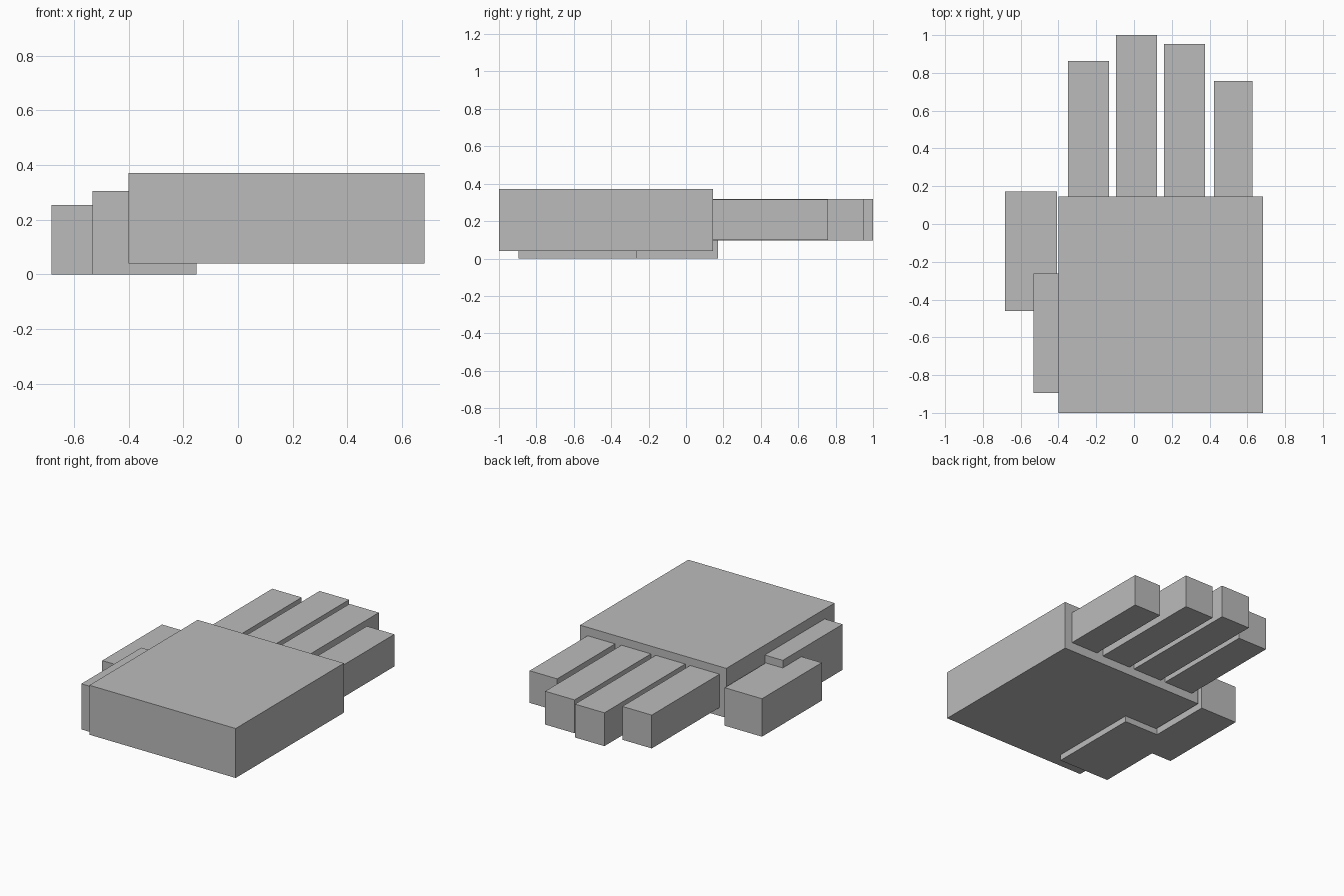
import bpy

if "Cube" in bpy.data.objects:
    bpy.data.objects.remove(bpy.data.objects["Cube"])

grey = bpy.data.materials.new("plain grey")
grey.diffuse_color = (0.5, 0.5, 0.5, 1)
grey.use_nodes = True
grey.node_tree.nodes["Principled BSDF"].inputs["Base Color"].default_value = grey.diffuse_color


def box(name, x, y, z):
    """Axis-aligned block given by its (min, max) range on each axis."""
    ranges = (x, y, z)
    bpy.ops.mesh.primitive_cube_add(size=1, location=[(a + b) / 2 for a, b in ranges])
    ob = bpy.context.object
    ob.name = name
    ob.scale = [b - a for a, b in ranges]
    bpy.ops.object.transform_apply(location=False, rotation=False, scale=True)
    ob.data.materials.append(grey)
    return ob


# Palm block
PALM_BACK = 0.145
box("palm", (-0.4, 0.683), (-1.0, PALM_BACK), (0.04, 0.371))

# Four fingers: left edge, right edge, tip, bottom, top
fingers = {
    "index_finger": (-0.35, -0.132, 0.862, 0.096, 0.319),
    "middle_finger": (-0.096, 0.122, 1.0, 0.096, 0.319),
    "ring_finger": (0.158, 0.376, 0.952, 0.096, 0.319),
    "little_finger": (0.423, 0.627, 0.758, 0.1, 0.315),
}
for name, (left, right, tip, low, high) in fingers.items():
    box(name, (left, right), (PALM_BACK, tip), (low, high))

# Thumb: base tucked under the palm, tip alongside it
box("thumb_base", (-0.533, -0.152), (-0.895, -0.262), (0.0, 0.305))
box("thumb_tip", (-0.683, -0.407), (-0.46, 0.172), (0.0, 0.254))
